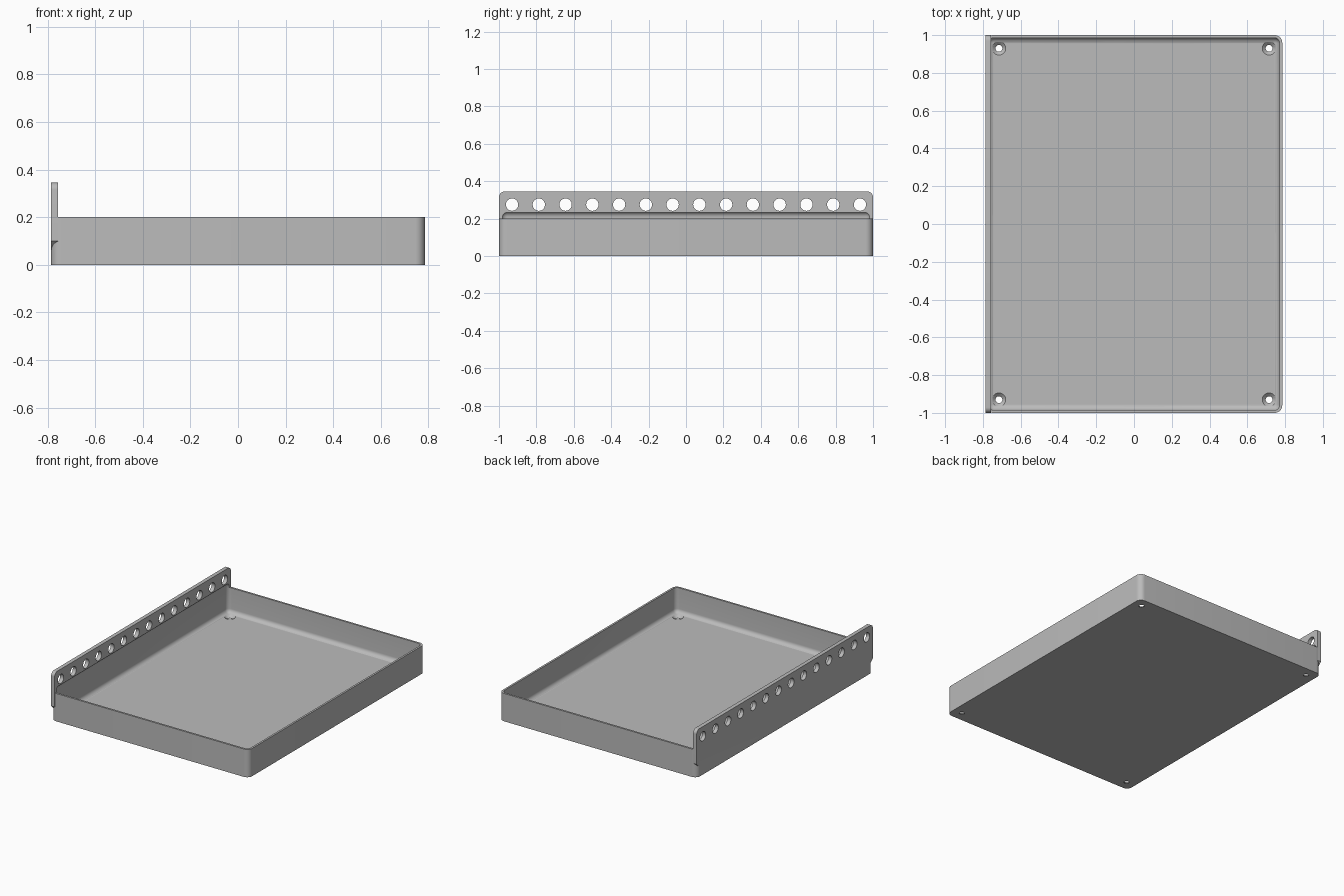
import bpy, bmesh, math
from mathutils import Vector, Matrix

if "Cube" in bpy.data.objects:
    bpy.data.objects.remove(bpy.data.objects["Cube"], do_unlink=True)

HALF_X, HALF_Y, WALL_H = 0.785, 1.0, 0.2
RAIL_T, RAIL_TOP = 0.028, 0.345
WALL, FLOOR = 0.014, 0.02

grey = bpy.data.materials.new("plain grey")
grey.use_nodes = True
grey.diffuse_color = (0.5, 0.5, 0.5, 1)
grey.node_tree.nodes["Principled BSDF"].inputs["Base Color"].default_value = (0.5, 0.5, 0.5, 1)


def finish(name, bm):
    bmesh.ops.recalc_face_normals(bm, faces=bm.faces)
    mesh = bpy.data.meshes.new(name)
    bm.to_mesh(mesh)
    bm.free()
    mesh.materials.append(grey)
    obj = bpy.data.objects.new(name, mesh)
    bpy.context.collection.objects.link(obj)
    return obj


def rounded_box(name, lo, hi, radius, pick):
    """Box between two corners, rounding the edges chosen by pick(direction)."""
    lo, hi = Vector(lo), Vector(hi)
    bm = bmesh.new()
    bmesh.ops.create_cube(bm, size=1)
    bmesh.ops.scale(bm, vec=hi - lo, verts=bm.verts)
    bmesh.ops.translate(bm, vec=(lo + hi) / 2, verts=bm.verts)
    edges = [e for e in bm.edges if pick((e.verts[0].co - e.verts[1].co).normalized())]
    bmesh.ops.bevel(bm, geom=edges, offset=radius, segments=8, profile=0.5, affect='EDGES')
    return finish(name, bm)


def add_cone(bm, centre, r1, r2, depth, rot=None):
    matrix = Matrix.Translation(centre) @ (rot or Matrix())
    bmesh.ops.create_cone(bm, cap_ends=True, segments=32, radius1=r1, radius2=r2,
                          depth=depth, matrix=matrix)


def combine(target, tool, operation):
    mod = target.modifiers.new(operation.lower(), 'BOOLEAN')
    mod.operation, mod.object, mod.solver = operation, tool, 'EXACT'
    bpy.context.view_layer.update()
    evaluated = target.evaluated_get(bpy.context.evaluated_depsgraph_get())
    mesh = bpy.data.meshes.new_from_object(evaluated)
    target.modifiers.clear()
    target.data = mesh
    bpy.data.objects.remove(tool, do_unlink=True)


# Tray block with rounded upright corners
tray = rounded_box("tray", (-HALF_X, -HALF_Y, 0), (HALF_X, HALF_Y, WALL_H), 0.04,
                   lambda d: abs(d.z) > 0.9)

# Upright mounting rail: side profile with rounded top and sloped lower ends
r = 0.03
half = [(HALF_Y - 0.04, 0.06), (HALF_Y, 0.1)]
for i in range(9):
    a = math.pi / 2 * i / 8
    half.append((HALF_Y - r + r * math.cos(a), RAIL_TOP - r + r * math.sin(a)))
profile = half + [(-y, z) for y, z in reversed(half)]
bm = bmesh.new()
face = bm.faces.new([bm.verts.new((-HALF_X, y, z)) for y, z in profile])
sweep = bmesh.ops.extrude_face_region(bm, geom=[face])["geom"]
bmesh.ops.translate(bm, vec=(RAIL_T, 0, 0),
                    verts=[v for v in sweep if isinstance(v, bmesh.types.BMVert)])
combine(tray, finish("mounting_rail", bm), 'UNION')

# Filleted cavity, which also undercuts the foot of the rail
cavity = rounded_box("cavity_cutter", (WALL - HALF_X, WALL - HALF_Y, FLOOR),
                     (HALF_X - WALL, HALF_Y - WALL, 0.238), 0.03, lambda d: True)
combine(tray, cavity, 'DIFFERENCE')

# Row of holes through the rail
bm = bmesh.new()
turn = Matrix.Rotation(math.pi / 2, 4, 'Y')
for i in range(14):
    y = -0.93 + 1.86 * i / 13
    add_cone(bm, (-HALF_X, y, 0.275), 0.033, 0.033, 0.2, turn)
combine(tray, finish("rail_hole_cutter", bm), 'DIFFERENCE')

# Countersunk screw holes in the floor corners
for sx in (-1, 1):
    for sy in (-1, 1):
        for r1, r2, z, depth in ((0.018, 0.018, 0, 0.1), (0.018, 0.037, FLOOR - 0.008, 0.018)):
            bm = bmesh.new()
            add_cone(bm, (sx * 0.715, sy * 0.93, z), r1, r2, depth)
            combine(tray, finish("screw_hole_cutter", bm), 'DIFFERENCE')

# Smooth rounded areas, keep real edges sharp
bpy.ops.object.select_all(action='DESELECT')
tray.select_set(True)
bpy.context.view_layer.objects.active = tray
bpy.ops.object.shade_smooth_by_angle(angle=math.radians(30))
